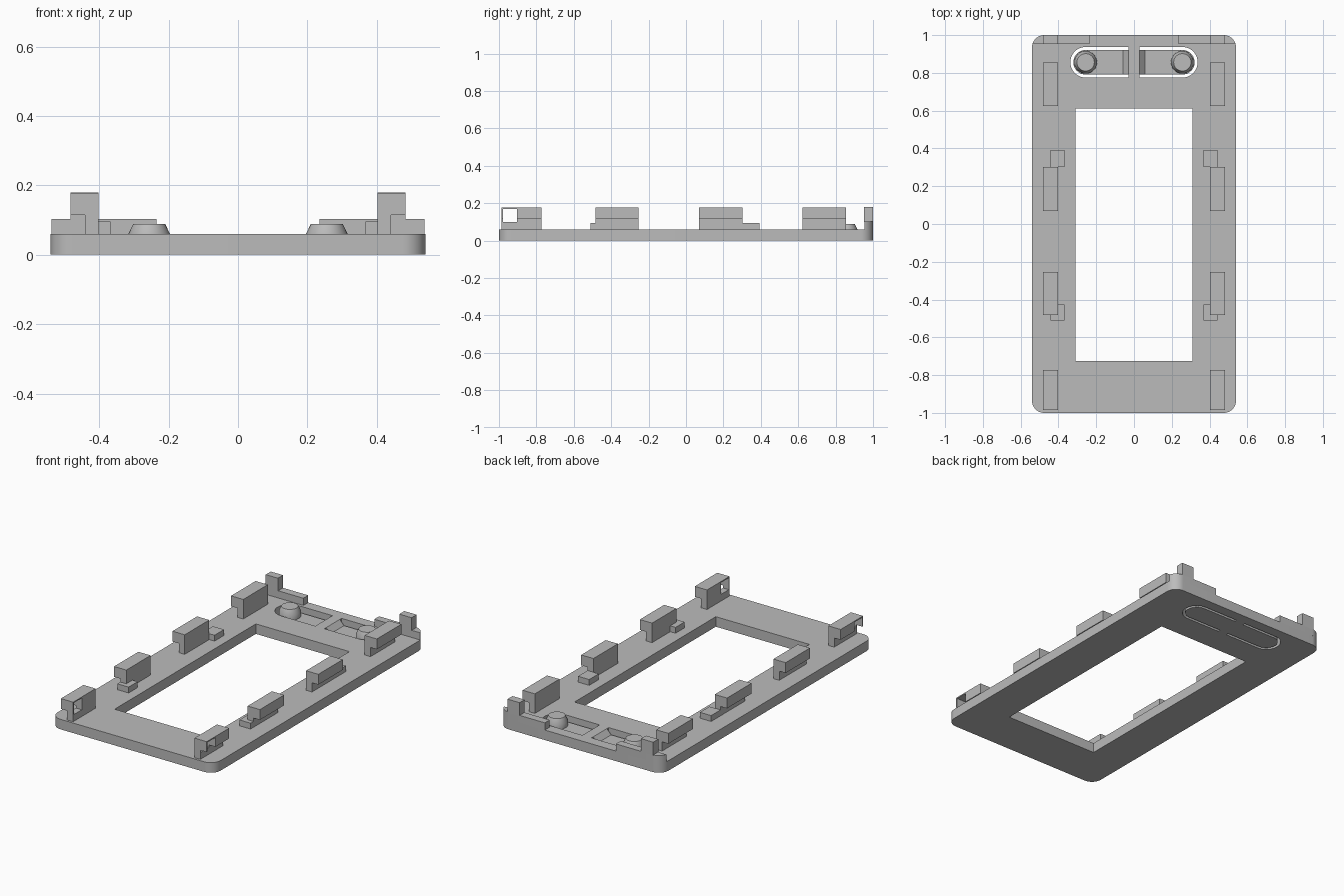
import bpy, bmesh, math

if "Cube" in bpy.data.objects:
    bpy.data.objects.remove(bpy.data.objects["Cube"])

grey = bpy.data.materials.new("plain grey")
grey.use_nodes = True
colour = (0.5, 0.5, 0.5, 1)
grey.diffuse_color = colour
grey.node_tree.nodes["Principled BSDF"].inputs["Base Color"].default_value = colour

T = 0.06           # plate thickness
W, L = 0.54, 1.0   # half width and half length
R = 0.065          # corner radius
BX, BY = 0.256, 0.856   # button centre


def prism(name, points, lo, hi, axis="z"):
    """Extrude a 2D outline along z (points are x, y) or along y (points are x, z)."""
    bm = bmesh.new()
    place = (lambda a, b, h: (a, b, h)) if axis == "z" else (lambda a, b, h: (a, h, b))
    face = bm.faces.new([bm.verts.new(place(a, b, lo)) for a, b in points])
    grown = bmesh.ops.extrude_face_region(bm, geom=[face])["geom"]
    verts = [g for g in grown if isinstance(g, bmesh.types.BMVert)]
    bmesh.ops.translate(bm, verts=verts, vec=place(0, 0, hi - lo))
    bmesh.ops.recalc_face_normals(bm, faces=bm.faces)
    return finish(name, bm)


def finish(name, bm):
    mesh = bpy.data.meshes.new(name)
    bm.to_mesh(mesh)
    bm.free()
    mesh.materials.append(grey)
    ob = bpy.data.objects.new(name, mesh)
    bpy.context.collection.objects.link(ob)
    return ob


def box(name, x0, x1, y0, y1, z0, z1):
    return prism(name, [(x0, y0), (x1, y0), (x1, y1), (x0, y1)], z0, z1)


def arc(cx, cy, r, start, end, n=12):
    angles = [math.radians(start + (end - start) * i / n) for i in range(n + 1)]
    return [(cx + r * math.cos(a), cy + r * math.sin(a)) for a in angles]


def flip(points, s):
    return [(s * a, b) for a, b in points]


def cut(ob, cutter):
    mod = ob.modifiers.new("cut", "BOOLEAN")
    mod.operation, mod.solver, mod.object = "DIFFERENCE", "EXACT", cutter
    activate(ob)
    bpy.ops.object.modifier_apply(modifier=mod.name)
    bpy.data.objects.remove(cutter)


def activate(ob):
    bpy.ops.object.select_all(action="DESELECT")
    ob.select_set(True)
    bpy.context.view_layer.objects.active = ob


def smooth(ob):
    activate(ob)
    bpy.ops.object.shade_smooth_by_angle(angle=math.radians(30))


def slot_outline(r):
    return [(0.03, BY - r)] + arc(BX, BY, r, -90, 90, 24) + [(0.03, BY + r)]


# Base plate with rounded corners, a window and two slots
outline = []
for i, (sx, sy) in enumerate([(1, 1), (-1, 1), (-1, -1), (1, -1)]):
    outline += arc(sx * (W - R), sy * (L - R), R, 90 * i, 90 * i + 90)
plate = prism("base_plate", outline, 0, T)
cut(plate, box("window_cutter", -0.31, 0.31, -0.725, 0.612, -0.1, 0.2))
for s in (1, -1):
    cut(plate, prism("slot_cutter", flip(slot_outline(0.081), s), -0.1, 0.2))
smooth(plate)

# Outward hook section: inner post with an overhanging lip
hook = [(0.402, T), (0.402, 0.177), (0.483, 0.177), (0.483, 0.115), (0.441, 0.115), (0.441, T)]
hook_spans = {"rear": (0.624, 0.856), "mid_rear": (0.07, 0.302),
              "mid_front": (-0.483, -0.253), "front": (-0.986, -0.773)}

for s, side in ((1, "left"), (-1, "right")):
    # Side hooks, the front ones with an opening through them
    for where, (y0, y1) in hook_spans.items():
        ob = prism(f"{side}_{where}_hook", flip(hook, s), y0, y1, "y")
        if where == "front":
            xs = sorted((s * 0.3, s * 0.6))
            cut(ob, box("opening_cutter", *xs, y0 + 0.007, -0.904, 0.1, 0.17))

    # Low stops beside the middle hooks
    xs = sorted((s * 0.441, s * 0.367))
    box(f"{side}_rear_stop", *xs, 0.302, 0.392, T, 0.095)
    box(f"{side}_front_stop", *xs, -0.511, -0.425, T, 0.095)

    # Rear rail that follows the plate corner, with an upright tab
    rail = [(0.235, 0.954), (W - R + math.sqrt(R * R - 0.019 ** 2), 0.954)]
    rail += arc(W - R, L - R, R, math.degrees(math.asin(0.019 / R)), 90) + [(0.235, L)]
    smooth(prism(f"{side}_rear_rail", flip(rail, s), T, 0.103))
    box(f"{side}_rear_tab", *sorted((s * 0.483, s * 0.402)), 0.952, L, 0.1, 0.179)

    # Thin spring tongue with a ramp at its root
    smooth(prism(f"{side}_tongue", flip(slot_outline(0.065), s), 0, 0.03))
    ramp = [(0.03, 0.03), (0.058, 0.03), (0.03, T)]
    prism(f"{side}_tongue_ramp", flip(ramp, s), BY - 0.065, BY + 0.065, "y")

    # Button: short cylinder topped by a tapered cap
    bm = bmesh.new()
    rings = []
    for r, z in ((0.06, 0.03), (0.06, T), (0.046, 0.089)):
        rings.append([bm.verts.new((x, y, z)) for x, y in arc(s * BX, BY, r, 0, 360, 32)[:-1]])
    for a, b in zip(rings, rings[1:]):
        for i in range(32):
            j = (i + 1) % 32
            bm.faces.new((a[i], a[j], b[j], b[i]))
    bm.faces.new(rings[-1])
    bm.faces.new(rings[0][::-1])
    smooth(finish(f"{side}_button", bm))
